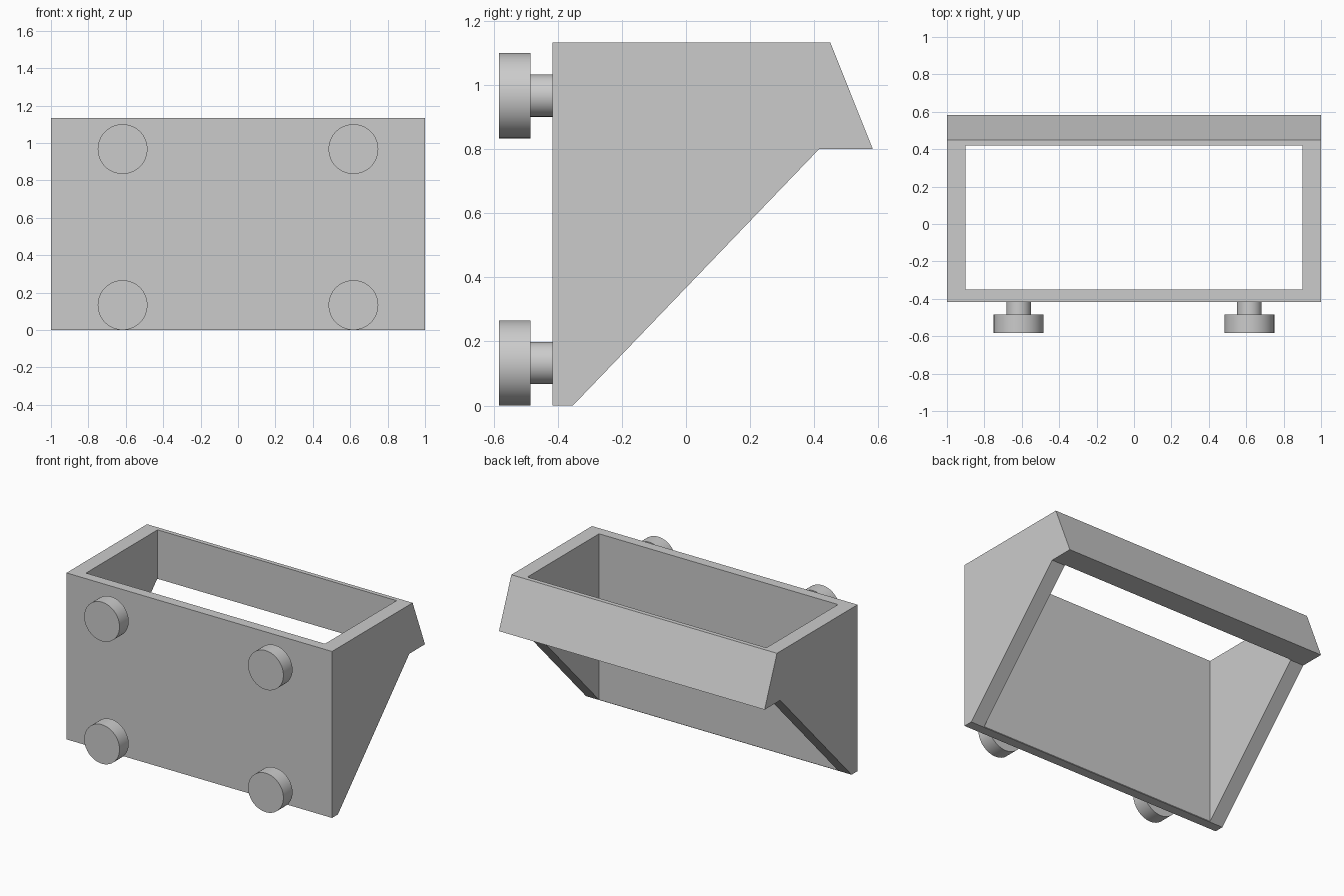
import bpy
import bmesh
from math import radians
from mathutils import Matrix

if "Cube" in bpy.data.objects:
    bpy.data.objects.remove(bpy.data.objects["Cube"], do_unlink=True)

grey = bpy.data.materials.new("plain grey")
grey.use_nodes = True
colour = (0.6, 0.6, 0.6, 1)
grey.diffuse_color = colour
grey.node_tree.nodes["Principled BSDF"].inputs["Base Color"].default_value = colour


def add_object(name, bm):
    bmesh.ops.recalc_face_normals(bm, faces=bm.faces)
    mesh = bpy.data.meshes.new(name)
    bm.to_mesh(mesh)
    bm.free()
    mesh.materials.append(grey)
    obj = bpy.data.objects.new(name, mesh)
    bpy.context.collection.objects.link(obj)
    return obj


def prism(name, profile, half_width):
    """Extrude a (y, z) side profile symmetrically along x."""
    bm = bmesh.new()
    face = bm.faces.new([bm.verts.new((-half_width, y, z)) for y, z in profile])
    side = bmesh.ops.extrude_face_region(bm, geom=[face])
    verts = [v for v in side["geom"] if isinstance(v, bmesh.types.BMVert)]
    bmesh.ops.translate(bm, verts=verts, vec=(2 * half_width, 0, 0))
    return add_object(name, bm)


def select_only(obj):
    bpy.ops.object.select_all(action="DESELECT")
    obj.select_set(True)
    bpy.context.view_layer.objects.active = obj


# Bin body: side profile with a sloping underside and a flared lip
FRONT, TOP = -0.417, 1.133
body = prism("bin_body", [(FRONT, 0), (-0.353, 0), (0.415, 0.8), (0.583, 0.8),
                          (0.45, TOP), (FRONT, TOP)], 1)

# Opening through the body, from top to bottom
cutter = prism("opening_cutter", [(-0.35, -0.2), (0.42, -0.2),
                                  (0.42, 1.4), (-0.35, 1.4)], 0.9)
cutter.hide_render = True
cut = body.modifiers.new("opening", "BOOLEAN")
cut.operation = "DIFFERENCE"
cut.solver = "EXACT"
cut.object = cutter
select_only(body)
bpy.ops.object.modifier_apply(modifier=cut.name)
bpy.data.objects.remove(cutter, do_unlink=True)


# Mounting knobs: a wide head on a narrow stem, revolved about y
def knob(name, x, z):
    outline = [(0, -0.583), (0.133, -0.583), (0.133, -0.485),
               (0.066, -0.485), (0.066, FRONT), (0, FRONT)]
    bm = bmesh.new()
    verts = [bm.verts.new((r, y, 0)) for r, y in outline]
    edges = [bm.edges.new(pair) for pair in zip(verts, verts[1:])]
    bmesh.ops.spin(bm, geom=verts + edges, axis=(0, 1, 0), cent=(0, 0, 0),
                   angle=radians(360), steps=64, use_merge=True)
    bmesh.ops.remove_doubles(bm, verts=bm.verts, dist=0.0001)
    bmesh.ops.transform(bm, matrix=Matrix.Translation((x, 0, z)), verts=bm.verts)
    obj = add_object(name, bm)
    select_only(obj)
    bpy.ops.object.shade_smooth_by_angle(angle=radians(30))


for side, x in (("right", -0.617), ("left", 0.617)):
    for level, z in (("lower", 0.133), ("upper", 0.967)):
        knob(f"{level}_{side}_knob", x, z)
